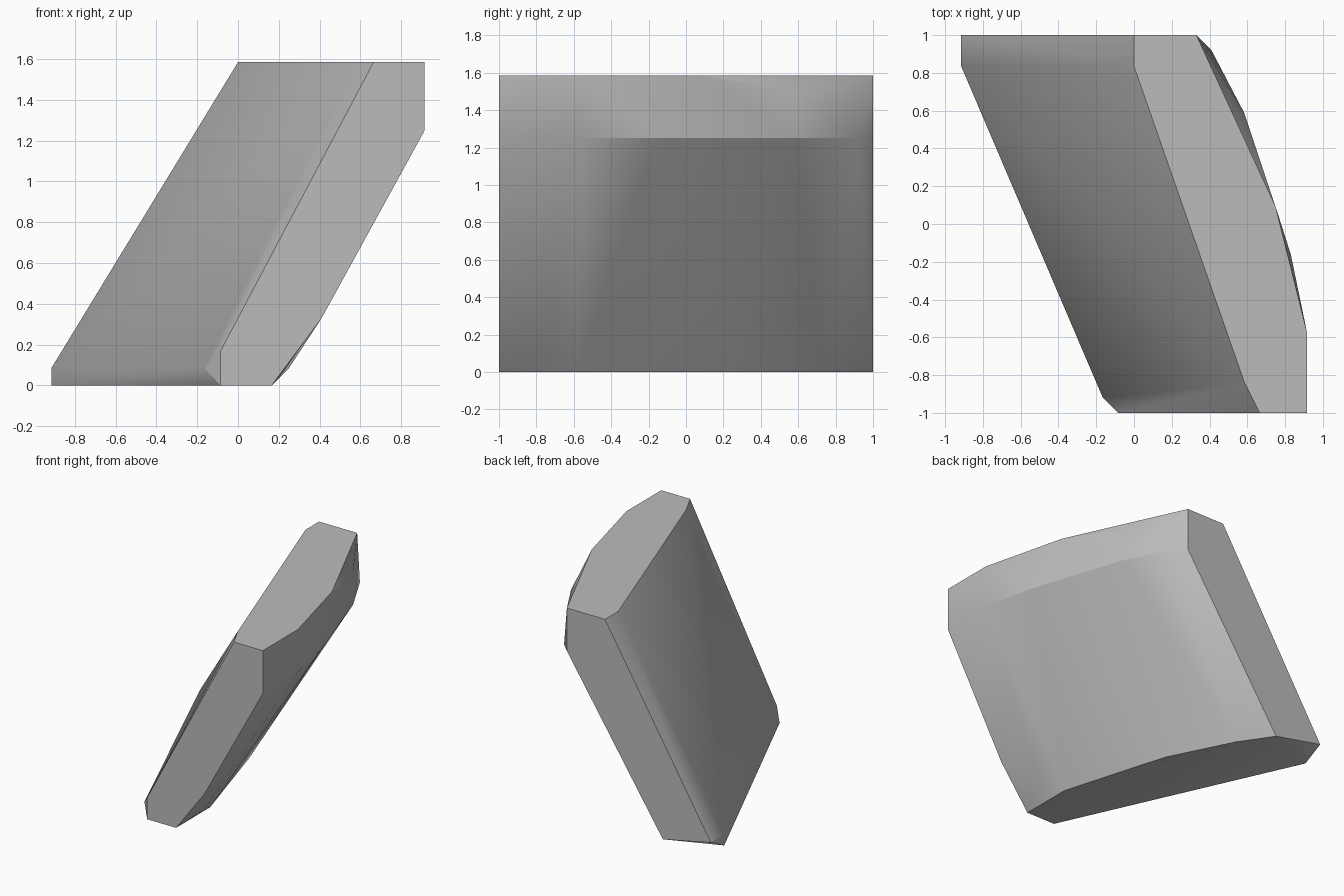
import bpy
import bmesh
from math import radians

# Remove the default cube only
default_cube = bpy.data.objects.get("Cube")
if default_cube:
    bpy.data.objects.remove(default_cube, do_unlink=True)


def flat_material(name, colour):
    """One plain colour, shown in the viewport and in a render."""
    material = bpy.data.materials.new(name)
    material.use_nodes = True
    material.diffuse_color = colour
    shader = next(n for n in material.node_tree.nodes if n.type == "BSDF_PRINCIPLED")
    shader.inputs["Base Color"].default_value = colour
    return material


def hull_from_outlines(name, outlines, material):
    """Wrap a convex skin around corner outlines stacked at several heights."""
    bm = bmesh.new()
    for height, corners in outlines:
        for x, y in corners:
            bm.verts.new((x, y, height))
    result = bmesh.ops.convex_hull(bm, input=bm.verts[:])
    unused = [v for v in result["geom_interior"] + result["geom_unused"]
              if isinstance(v, bmesh.types.BMVert) and v.is_valid]
    bmesh.ops.delete(bm, geom=unused, context="VERTS")
    # Merge the coplanar triangles of the broad facets
    bmesh.ops.dissolve_limit(bm, angle_limit=radians(0.5),
                             verts=bm.verts[:], edges=bm.edges[:])
    bmesh.ops.recalc_face_normals(bm, faces=bm.faces[:])
    mesh = bpy.data.meshes.new(name)
    bm.to_mesh(mesh)
    bm.free()
    mesh.materials.append(material)
    obj = bpy.data.objects.new(name, mesh)
    bpy.context.collection.objects.link(obj)
    return obj


# Corner outlines of the leaning slab, from the ground to the flat top
TOP, SHOULDER, CHAMFER = 1.585, 1.25, 0.085
base = [(-0.915, 0.835), (-0.5, 1), (-0.33, 0.75), (-0.08, 0.25),
        (0.165, -0.58), (0.165, -1), (-0.085, -1)]
chamfer = [(-0.915, 1), (-0.915, 0.835), (-0.165, -0.92), (0.25, -0.75)]
shoulder = [(0.33, 1), (0.41, 0.92), (0.585, 0.585), (0.83, -0.16),
            (0.915, -0.57), (0.915, -1)]
top = [(0, 0.835), (0, 1), (0.33, 1), (0.75, 0.09),
       (0.915, -0.57), (0.915, -1), (0.665, -1), (0.585, -0.84)]

outlines = [
    (0, base),
    (CHAMFER, chamfer),
    (2 * CHAMFER, [(-0.085, -1)]),      # low front corner
    (0.33, [(0.41, -1)]),               # front underside bend
    (SHOULDER, shoulder),
    (TOP - CHAMFER, [(0.585, 0.585)]),  # bulge below the top rim
    (TOP, top),
]

# Leaning slab
grey = flat_material("plain_grey", (0.5, 0.5, 0.5, 1))
slab = hull_from_outlines("leaning_slab", outlines, grey)

# Soft shading across the shallow facets, crisp at the main edges
bpy.ops.object.select_all(action="DESELECT")
slab.select_set(True)
bpy.context.view_layer.objects.active = slab
bpy.ops.object.shade_smooth_by_angle(angle=radians(30))
